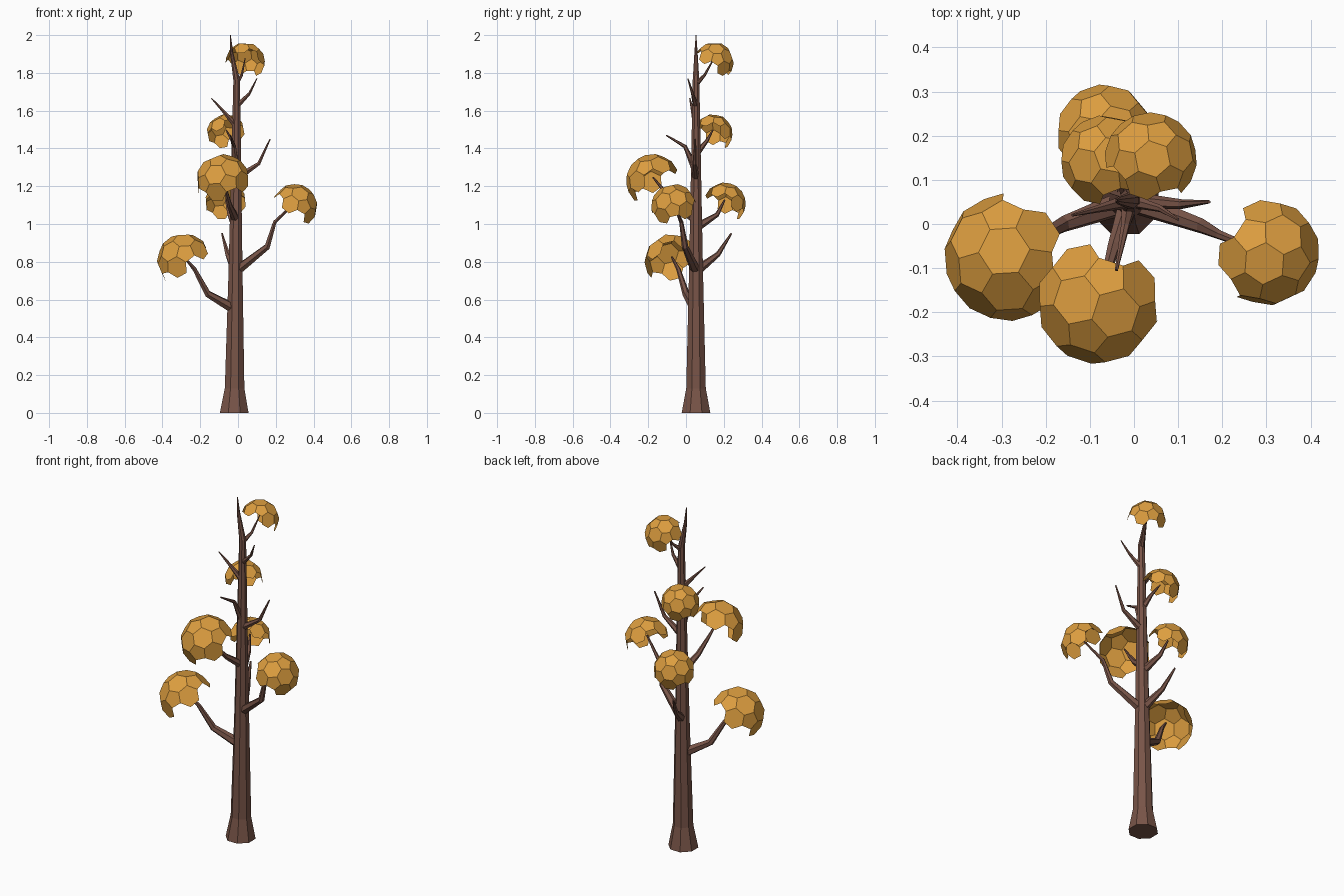
import bpy, bmesh, math
from mathutils import Vector

if "Cube" in bpy.data.objects:
    bpy.data.objects.remove(bpy.data.objects["Cube"])

UP = Vector((0, 0, 1))
TRUNK_Y = 0.053


def material(name, rgb):
    m = bpy.data.materials.new(name)
    m.diffuse_color = (*rgb, 1)
    m.use_nodes = True
    m.node_tree.nodes["Principled BSDF"].inputs["Base Color"].default_value = m.diffuse_color
    return m


BARK = material("brown bark", (0.19, 0.09, 0.065))
LEAF = material("amber leaves", (0.72, 0.34, 0.05))


def finish(bm, name, mat):
    me = bpy.data.meshes.new(name)
    bm.to_mesh(me)
    bm.free()
    me.materials.append(mat)
    bpy.context.collection.objects.link(bpy.data.objects.new(name, me))


def limb(name, pts, radii, sides):
    """Tapered faceted tube along a path, capped at both ends."""
    pts = [Vector(p) for p in pts]
    bm = bmesh.new()
    rings = []
    for i, (p, r) in enumerate(zip(pts, radii)):
        d = pts[min(i + 1, len(pts) - 1)] - pts[max(i - 1, 0)]
        q = UP.rotation_difference(UP if p.z == 0 else d.normalized())
        angles = [2 * math.pi * (k + 0.5) / sides for k in range(sides)]
        rings.append([bm.verts.new(p + q @ Vector((r * math.cos(a), r * math.sin(a), 0)))
                      for a in angles])
    for a, b in zip(rings, rings[1:]):
        for k in range(sides):
            j = (k + 1) % sides
            bm.faces.new((a[k], a[j], b[j], b[k]))
    bm.faces.new(rings[0][::-1])
    bm.faces.new(rings[-1])
    bmesh.ops.recalc_face_normals(bm, faces=bm.faces)
    finish(bm, name, BARK)


def branch(name, root_z, *pts):
    """Branch from the trunk axis; lower branches are thicker, all taper to the tip."""
    r = 0.037 - 0.013 * root_z
    n = len(pts)
    radii = [r * (1 - 0.82 * (i / n) ** 0.75) for i in range(n + 1)]
    limb(name, [(-0.01, TRUNK_Y, root_z), *pts], radii, 6)


def leaf_dome(name, centre, radius):
    """Half of a pentagon-hexagon ball, open below, leaning away from the trunk."""
    ico = bmesh.new()
    bmesh.ops.create_icosphere(ico, subdivisions=1, radius=1)
    bm = bmesh.new()
    for e in ico.edges:
        a, b = (v.co for v in e.verts)
        for t in (1 / 3, 2 / 3):
            bm.verts.new(a.lerp(b, t).normalized())
    ico.free()
    bmesh.ops.convex_hull(bm, input=bm.verts)
    bmesh.ops.dissolve_limit(bm, angle_limit=0.1, verts=bm.verts, edges=bm.edges)
    bmesh.ops.recalc_face_normals(bm, faces=bm.faces)
    # dropping whole faces leaves the jagged rim
    low = [f for f in bm.faces if f.calc_center_median().z < -0.1]
    bmesh.ops.delete(bm, geom=low, context='FACES')
    c = Vector(centre)
    out = Vector((c.x, c.y - TRUNK_Y, 0)).normalized()
    q = UP.rotation_difference((out * 0.62 + UP * 0.8).normalized())
    for v in bm.verts:
        v.co = c + q @ (v.co * radius)
    finish(bm, name, LEAF)


def leafy_branch(name, root_z, bends, centre, radius):
    """Branch that ends inside its own foliage dome."""
    branch(name + "_branch", root_z, *bends, Vector(centre) + UP * 0.02)
    leaf_dome(name + "_foliage", centre, radius)


# Trunk with flared foot and thin crooked tip: x, z, radius
profile = ((-0.02, 0, 0.082), (-0.018, 0.13, 0.056), (-0.013, 0.75, 0.04),
           (-0.007, 1.76, 0.019), (-0.034, 1.91, 0.009), (-0.04, 2, 0.002))
limb("trunk", [(x, TRUNK_Y, z) for x, z, r in profile], [r for x, z, r in profile], 8)

# Branches carrying foliage
leafy_branch("left", 0.545, [(-0.16, 0, 0.63), (-0.23, -0.04, 0.76)],
             (-0.285, -0.075, 0.805), 0.145)
leafy_branch("right", 0.75, [(0.155, -0.005, 0.88), (0.195, -0.025, 1.01)],
             (0.3, -0.065, 1.092), 0.121)
leafy_branch("front", 1.02, [(-0.045, -0.05, 1.1), (-0.065, -0.12, 1.18)],
             (-0.08, -0.175, 1.228), 0.143)
leafy_branch("rear", 0.98, [(-0.045, 0.165, 1.05)], (-0.065, 0.205, 1.108), 0.112)
leafy_branch("upper_rear", 1.37, [(-0.03, 0.11, 1.44)], (-0.063, 0.143, 1.478), 0.104)
leafy_branch("top", 1.74, [(0.02, 0.1, 1.79)], (0.038, 0.148, 1.858), 0.105)

# Bare branches and twigs
branch("rear_stub_branch", 0.75, (-0.055, 0.17, 0.84), (-0.085, 0.24, 0.95))
branch("right_twig", 1.24, (0.11, 0.045, 1.32), (0.17, 0.05, 1.45))
branch("front_twig", 1.28, (-0.02, -0.005, 1.41), (-0.04, -0.105, 1.47))
branch("upper_left_twig", 1.52, (-0.08, 0.035, 1.6), (-0.14, 0.02, 1.665))
branch("upper_right_twig", 1.62, (0.06, 0.035, 1.69), (0.1, 0.01, 1.77))
